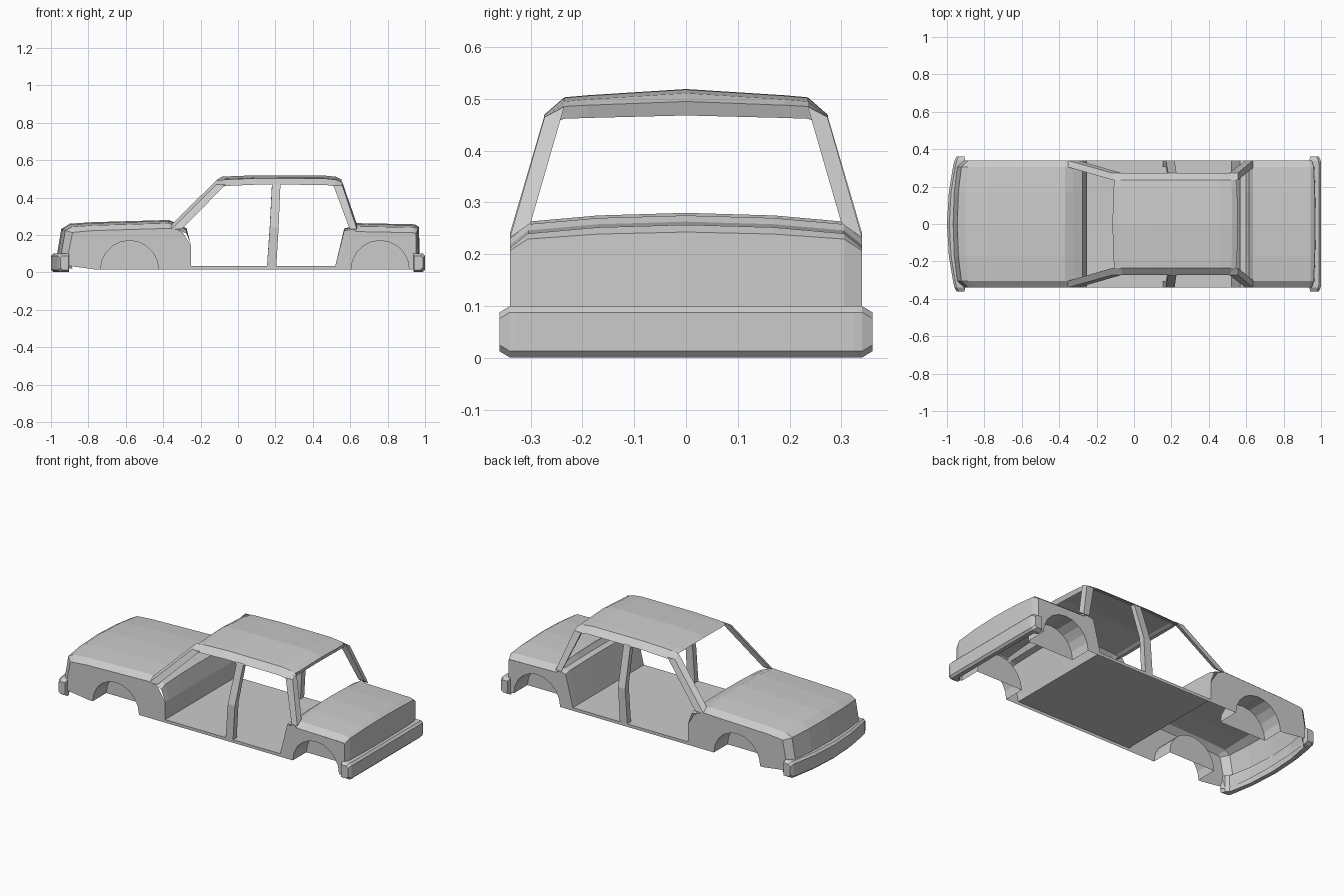
import bpy, bmesh
from math import sin, cos, pi

if "Cube" in bpy.data.objects:
    bpy.data.objects.remove(bpy.data.objects["Cube"])


def finish(name, bm):
    bmesh.ops.remove_doubles(bm, verts=bm.verts, dist=0.0005)
    bmesh.ops.recalc_face_normals(bm, faces=bm.faces)
    me = bpy.data.meshes.new(name)
    bm.to_mesh(me)
    bm.free()
    ob = bpy.data.objects.new(name, me)
    bpy.context.collection.objects.link(ob)
    return ob


def add_loft(bm, rows, closed=False, caps=False):
    """Bridge equal-length rows of points with quads."""
    vs = [[bm.verts.new(p) for p in r] for r in rows]
    n = len(rows[0])
    for a, b in zip(vs, vs[1:]):
        for i in range(n if closed else n - 1):
            j = (i + 1) % n
            bm.faces.new((a[i], a[j], b[j], b[i]))
    if caps:
        bm.faces.new(vs[0])
        bm.faces.new(vs[-1][::-1])


def loft(name, rows, **kw):
    bm = bmesh.new()
    add_loft(bm, rows, **kw)
    return finish(name, bm)


def both(half):
    """Mirror half columns (first one on the centre line) to full width."""
    return [(-y, *r) for y, *r in half[:0:-1]] + half


# Body shell: one strip running nose, hood, cowl, firewall, floor, seat back, trunk
# columns: y, height drop, corner setback
COLS = both([(0, 0, 0), (.17, .005, .006), (.305, .017, .022), (.34, .045, .06)])
# rows: x, centre z, drop factor, setback factor
SHELL = [(-.945, .02, 0, 1), (-.967, .10, 0, 1), (-.945, .232, .45, 1),
         (-.90, .260, 1, .5), (-.78, .268, 1, 0), (-.37, .280, 1, 0),
         (-.325, .260, .7, 0), (-.275, .235, .6, 0), (-.25, .14, 0, 0),
         (-.25, .033, 0, 0), (.52, .033, 0, 0), (.568, .235, .3, 0),
         (.60, .243, .3, 0), (.615, .275, 1, 0), (.635, .263, 1, 0),
         (.945, .257, 1, -.1), (.968, .243, .8, -.3), (.972, .02, 0, -.3)]
loft("body_shell", [[(x + b * bow, y, z - d * drop) for y, drop, bow in COLS]
                    for x, z, d, b in SHELL])

# Side panels with wheel arches, and the closed wheel wells behind them
R, ZB, SEG = .155, .015, 10
ARCHES = (-.58, .76)


def arch(cx):
    return [(cx - R * cos(pi * i / SEG), ZB + R * sin(pi * i / SEG)) for i in range(SEG + 1)]


outline = ([(-.905, .035), (-.76, ZB)] + arch(ARCHES[0]) + arch(ARCHES[1]) +
           [(.952, ZB), (.952, .207), (.935, .212), (.635, .218), (.612, .23), (.568, .222),
            (.52, .033), (-.25, .033), (-.25, .14), (-.295, .212), (-.325, .229),
            (-.37, .235), (-.78, .223), (-.87, .215), (-.885, .212), (-.907, .10)])
for s, side in ((-1, "right"), (1, "left")):
    bm = bmesh.new()
    f = bm.faces.new([bm.verts.new((x, s * .34, z)) for x, z in outline])
    finish("side_panel_" + side, bm)
    for cx, end in zip(ARCHES, ("front", "rear")):
        bm = bmesh.new()
        rows = [[(x, s * y, z) for x, z in arch(cx)] for y in (.34, .21)]
        add_loft(bm, rows)
        bm.faces.new([bm.verts.new(p) for p in rows[1]])
        finish(f"wheel_well_{end}_{side}", bm)

# Roof with headers and side rails
RCOLS = both([(0, 0, 0), (.19, .012, .005), (.235, .016, .012),
              (.274, .05, .02), (.25, .045, .02)])
ROOF = [(-.07, .474, .3, 0), (-.115, .494, .5, 1), (-.085, .512, 1, 1), (.1, .519, 1, 0),
        (.46, .518, 1, 0), (.525, .511, 1, -.5), (.555, .495, .6, -.8), (.545, .468, .4, -.5)]
loft("roof", [[(x + b * bow, y, z - d * drop) for y, drop, bow in RCOLS]
              for x, z, d, b in ROOF])


# Pillars: each section is x0, x1, y inner, y outer, z inner, z outer
def pillars(name, sections):
    for s, side in ((-1, "right"), (1, "left")):
        loft(f"{name}_{side}",
             [[(x0, s * yi, zi), (x1, s * yi, zi), (x1, s * yo, zo), (x0, s * yo, zo)]
              for x0, x1, yi, yo, zi, zo in sections], closed=True, caps=True)


pillars("windshield_pillar", [(-.355, -.30, .305, .34, .255, .232),
                              (-.115, -.065, .235, .272, .493, .47)])
pillars("door_pillar", [(.155, .205, .305, .34, .033, .033),
                        (.17, .217, .305, .34, .25, .24),
                        (.182, .227, .24, .272, .485, .472)])
pillars("rear_pillar", [(.597, .635, .30, .34, .26, .232),
                        (.51, .557, .235, .273, .485, .465)])


# Bumpers: chamfered section swept across the car; stations y, outer x, inner x, z inset
def bumper(name, sign, half):
    c = .012
    rows = []
    for y, xo, xi, dz in both(half):
        lo, hi = .001 + dz, .10 - dz
        sec = [(xi, lo), (xo - c, lo), (xo, lo + c), (xo, hi - c), (xo - c, hi), (xi, hi)]
        rows.append([(sign * x, y, z) for x, z in sec])
    loft(name, rows, closed=True, caps=True)


bumper("front_bumper", -1, [(0, 1.0, .962, 0), (.17, .99, .952, 0), (.31, .967, .925, 0),
                            (.325, .963, .905, 0), (.34, .96, .903, 0), (.36, .95, .906, .012)])
bumper("rear_bumper", 1, [(0, 1.0, .965, 0), (.31, 1.0, .962, 0), (.325, 1.0, .94, 0),
                          (.34, .998, .937, 0), (.36, .988, .942, .012)])
